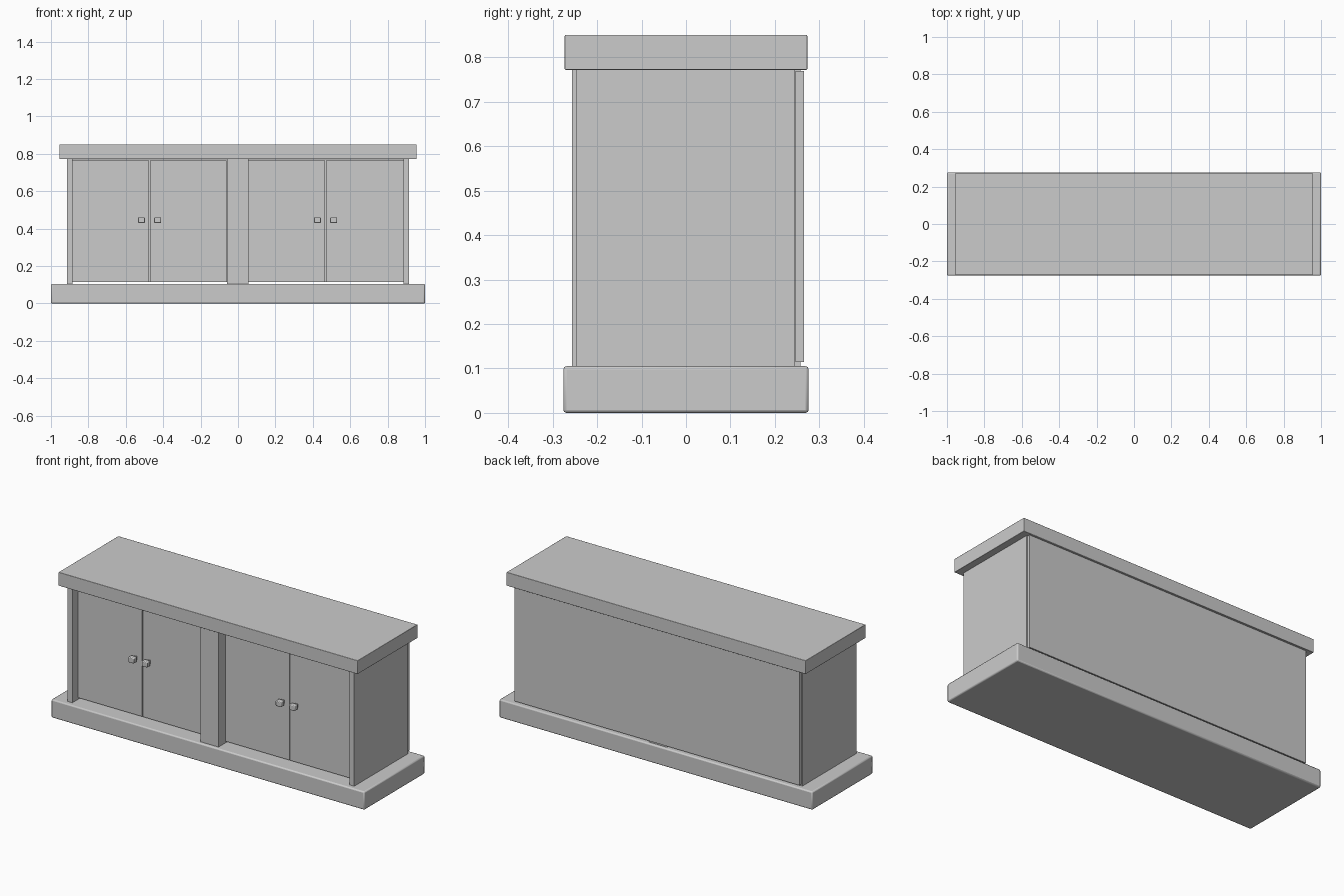
import bpy

if "Cube" in bpy.data.objects:
    bpy.data.objects.remove(bpy.data.objects["Cube"])


def box(name, x, y, z, bevel=0.0):
    """Box from (min, max) ranges on each axis, with an optional small bevel."""
    bpy.ops.mesh.primitive_cube_add(
        size=1, location=[(r[0] + r[1]) / 2 for r in (x, y, z)])
    ob = bpy.context.object
    ob.name = name
    ob.scale = [r[1] - r[0] for r in (x, y, z)]
    bpy.ops.object.transform_apply(location=False, rotation=False, scale=True)
    if bevel:
        m = ob.modifiers.new("soft_edges", 'BEVEL')
        m.width = bevel
        m.segments = 2
        bpy.ops.object.shade_smooth_by_angle()
    return ob


# Plinth and worktop
box("base", (-1, 1), (-0.276, 0.276), (0, 0.105), 0.007)
box("top", (-0.955, 0.955), (-0.273, 0.273), (0.772, 0.85), 0.002)

# Carcass: end panels, centre divider and back
box("left_side", (-0.915, -0.885), (-0.247, 0.245), (0.104, 0.773))
box("right_side", (0.885, 0.915), (-0.247, 0.245), (0.104, 0.773))
box("centre_divider", (-0.06, 0.056), (-0.257, 0.258), (0.104, 0.773))
box("back_panel", (-0.91, 0.91), (0.246, 0.265), (0.115, 0.769))

# Two pairs of recessed doors with square knobs
front = -0.195
for side, x0, x1, mid in (("left", -0.884, -0.061, -0.473),
                          ("right", 0.057, 0.884, 0.468)):
    for leaf, a, b, kx in (("outer" if side == "left" else "inner", x0, mid - 0.002, mid - 0.043),
                           ("inner" if side == "left" else "outer", mid + 0.002, x1, mid + 0.043)):
        tag = f"{side}_{leaf}"
        box(f"{tag}_door", (a, b), (front, front + 0.02), (0.115, 0.765))
        # Knob: thin stem and a square head
        box(f"{tag}_knob_stem", (kx - 0.009, kx + 0.009),
            (front - 0.02, front + 0.002), (0.436, 0.454))
        box(f"{tag}_knob", (kx - 0.018, kx + 0.018),
            (front - 0.045, front - 0.015), (0.43, 0.461), 0.004)
